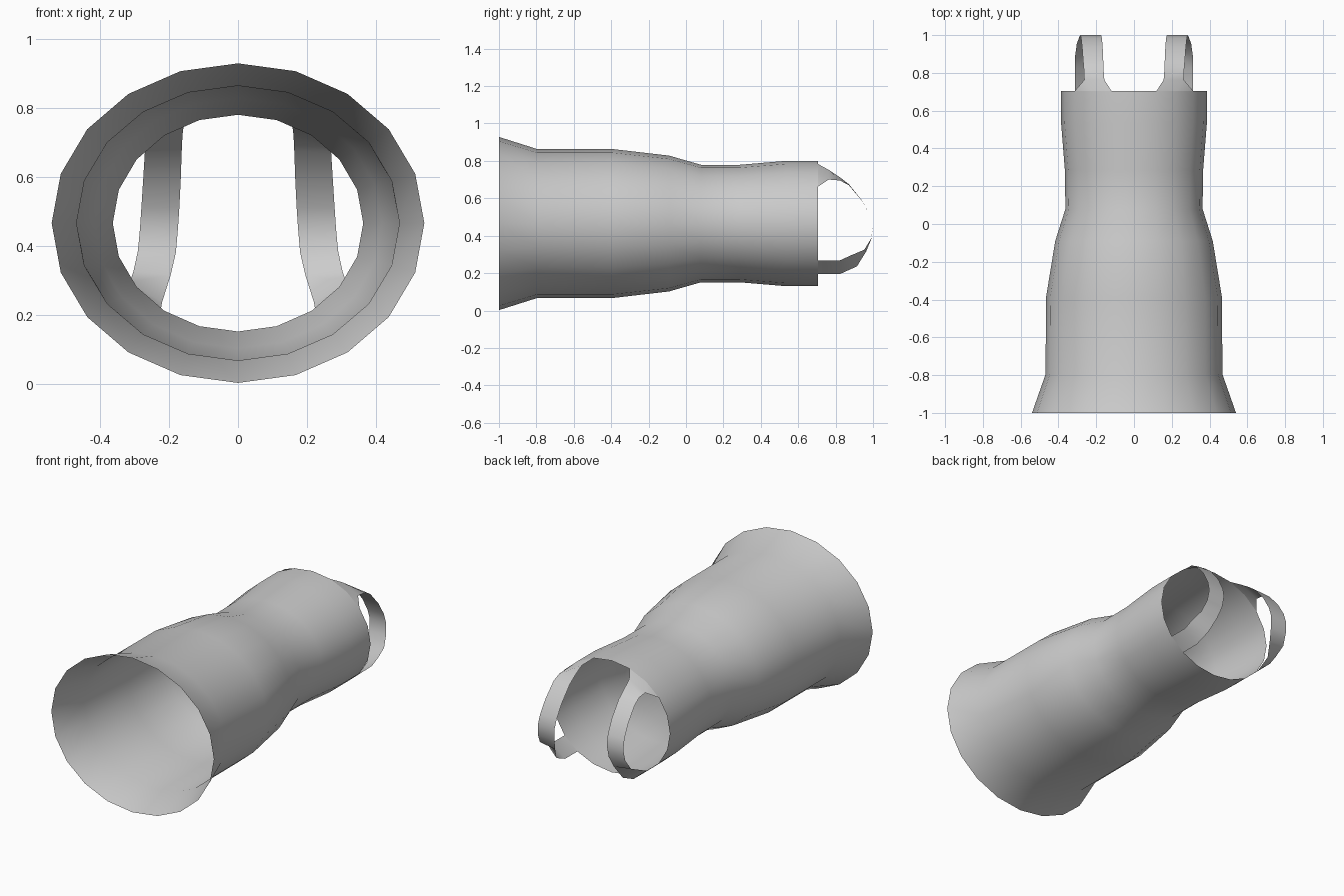
import bpy
from math import sin, cos, pi

if "Cube" in bpy.data.objects:
    bpy.data.objects.remove(bpy.data.objects["Cube"])

SIDES = 20
CZ = 0.465


def ring_point(rx, y, rz, step):
    # step counts 18-degree turns away from the top vertex
    a = 2 * pi * step / SIDES
    return (rx * sin(a), y, CZ + rz * cos(a))


def make_object(name, verts, faces):
    mesh = bpy.data.meshes.new(name)
    mesh.from_pydata(verts, [], faces)
    mesh.update()
    mesh.shade_smooth()
    ob = bpy.data.objects.new(name, mesh)
    bpy.context.collection.objects.link(ob)
    return ob


# Open sleeve: y, half width, half height of each elliptical ring
rings = [(-1.0, 0.54, 0.463), (-0.795, 0.468, 0.398), (-0.39, 0.466, 0.398),
         (-0.09, 0.417, 0.363), (0.08, 0.363, 0.314), (0.285, 0.366, 0.314),
         (0.535, 0.386, 0.335), (0.705, 0.387, 0.335)]
verts = [ring_point(rx, y, rz, i) for y, rx, rz in rings for i in range(SIDES)]
faces = []
for r in range(len(rings) - 1):
    for i in range(SIDES):
        a, b = r * SIDES + i, r * SIDES + (i + 1) % SIDES
        faces.append((a, a + SIDES, b + SIDES, b))
make_object("sleeve", verts, faces)

# Back strap: matching points along its inner and outer edges
y, rx, rz = rings[-1]
inner = [(0.157, 0.763, 0.752), (0.161, 0.815, 0.718), (0.163, 0.87, 0.676),
         (0.166, 0.94, 0.59), (0.17, 0.984, 0.51), (0.174, 1.0, 0.45),
         (0.18, 0.99, 0.38), (0.195, 0.963, 0.315), (0.22, 0.914, 0.236),
         (0.227, 0.823, 0.195), ring_point(rx, y, rz, 8)]
outer = [(0.263, 0.763, 0.70), (0.266, 0.823, 0.695), (0.27, 0.87, 0.67),
         (0.275, 0.94, 0.588), (0.28, 0.984, 0.51), (0.284, 1.0, 0.45),
         (0.29, 0.99, 0.385), (0.303, 0.953, 0.325), (0.313, 0.88, 0.294),
         (0.313, 0.823, 0.268), ring_point(rx, y, rz, 7)]
n = len(inner)
verts = inner + outer
faces = [(i, i + 1, n + i + 1, n + i) for i in range(n - 1)]

# Flared root where the strap leaves the sleeve rim
verts += [ring_point(rx, y, rz, s) for s in (1, 2, 3)]
faces += [(2 * n, 0, 2 * n + 1), (2 * n + 1, 0, n), (2 * n + 1, n, 2 * n + 2)]
strap = make_object("back_strap", verts, faces)
mirror = strap.modifiers.new("Mirror", 'MIRROR')
mirror.use_axis = (True, False, False)
